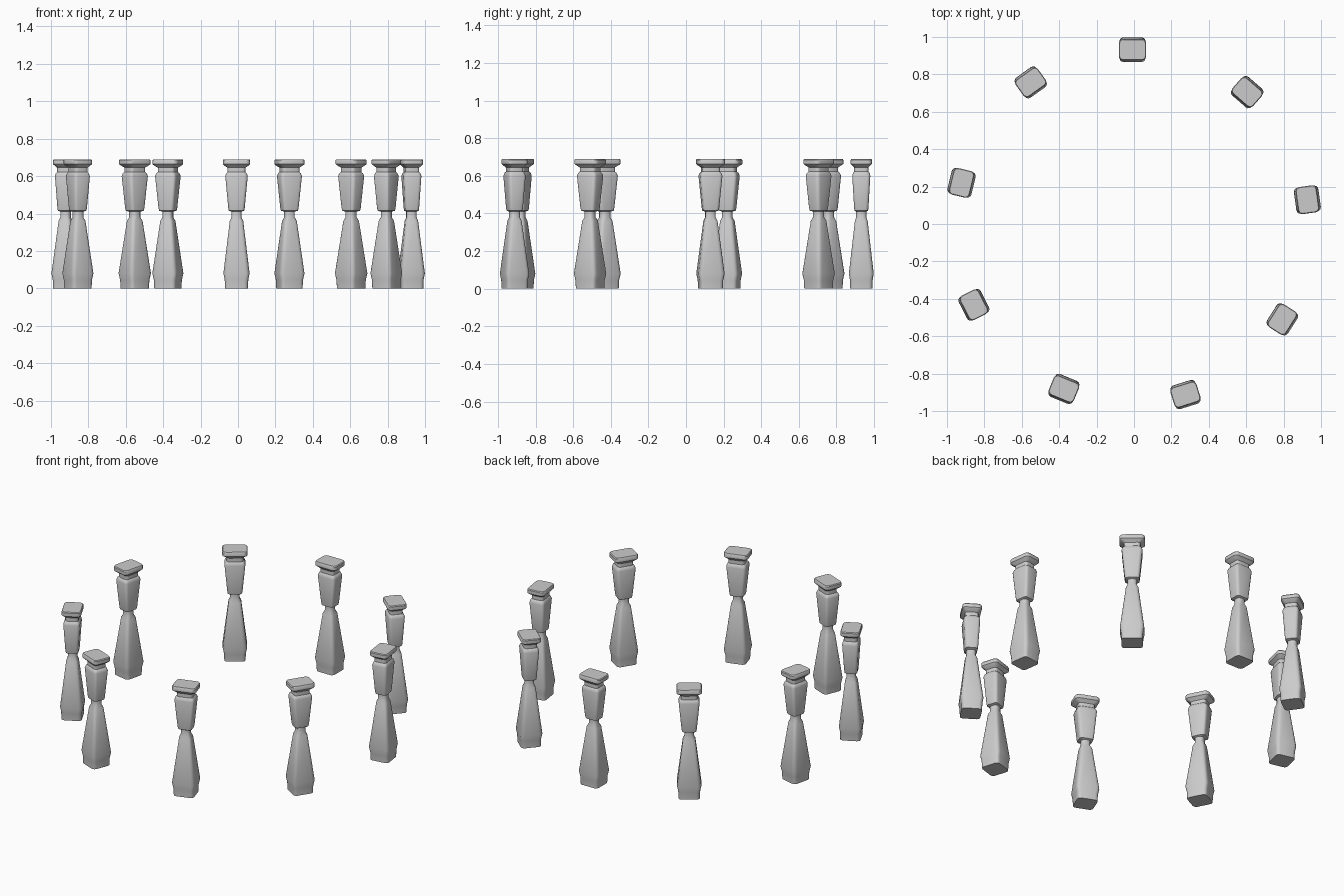
import bpy
import bmesh
import math

cube = bpy.data.objects.get("Cube")
if cube:
    bpy.data.objects.remove(cube, do_unlink=True)

stone = bpy.data.materials.new("light_grey_stone")
stone.use_nodes = True
GREY = (0.6, 0.6, 0.6, 1)
stone.diffuse_color = GREY
stone.node_tree.nodes["Principled BSDF"].inputs["Base Color"].default_value = GREY

# Baluster profile: height, half width, half depth, corner radius
PROFILE = [
    (0.00, 0.061, 0.059, 0.020),
    (0.045, 0.063, 0.060, 0.020),
    (0.08, 0.070, 0.066, 0.022),
    (0.36, 0.036, 0.034, 0.018),
    (0.38, 0.027, 0.027, 0.020),
    (0.41, 0.027, 0.027, 0.020),
    (0.415, 0.041, 0.036, 0.016),
    (0.43, 0.044, 0.038, 0.016),
    (0.60, 0.060, 0.048, 0.017),
    (0.615, 0.055, 0.044, 0.017),
    (0.622, 0.048, 0.038, 0.016),
    (0.645, 0.048, 0.038, 0.016),
    (0.66, 0.070, 0.052, 0.020),
    (0.664, 0.073, 0.056, 0.021),
    (0.685, 0.073, 0.056, 0.021),
    (0.69, 0.069, 0.053, 0.020),
]
STEPS = 3


def rounded_ring(bm, z, w, d, r):
    """One rounded-rectangle cross-section."""
    ring = []
    for corner, (sx, sy) in enumerate([(1, 1), (-1, 1), (-1, -1), (1, -1)]):
        for i in range(STEPS + 1):
            a = math.pi / 2 * (corner + i / STEPS)
            x = sx * (w - r) + r * math.cos(a)
            y = sy * (d - r) + r * math.sin(a)
            ring.append(bm.verts.new((x, y, z)))
    return ring


# Shared baluster mesh, lofted through the profile
bm = bmesh.new()
rings = [rounded_ring(bm, *row) for row in PROFILE]
for low, high in zip(rings, rings[1:]):
    for i in range(len(low)):
        j = (i + 1) % len(low)
        bm.faces.new((low[i], low[j], high[j], high[i]))
bm.faces.new(list(reversed(rings[0])))
bm.faces.new(rings[-1])
bmesh.ops.recalc_face_normals(bm, faces=bm.faces)
mesh = bpy.data.meshes.new("baluster")
bm.to_mesh(mesh)
bm.free()
mesh.materials.append(stone)

# Ring of balusters, each facing the centre
SPOTS = [(-0.008, 0.932), (0.605, 0.705), (0.927, 0.13),
         (0.793, -0.51), (0.275, -0.912), (-0.375, -0.882),
         (-0.856, -0.432), (-0.922, 0.22), (-0.552, 0.757)]
balusters = []
for n, (x, y) in enumerate(SPOTS):
    obj = bpy.data.objects.new(f"baluster_{n + 1}", mesh)
    obj.location = (x, y, 0)
    obj.rotation_euler.z = math.atan2(y, x + 0.01) - math.pi / 2
    bpy.context.collection.objects.link(obj)
    balusters.append(obj)

# Smooth the rounded corners, keep the mouldings crisp
bpy.ops.object.select_all(action='DESELECT')
balusters[0].select_set(True)
bpy.context.view_layer.objects.active = balusters[0]
bpy.ops.object.shade_smooth_by_angle(angle=math.radians(32))
